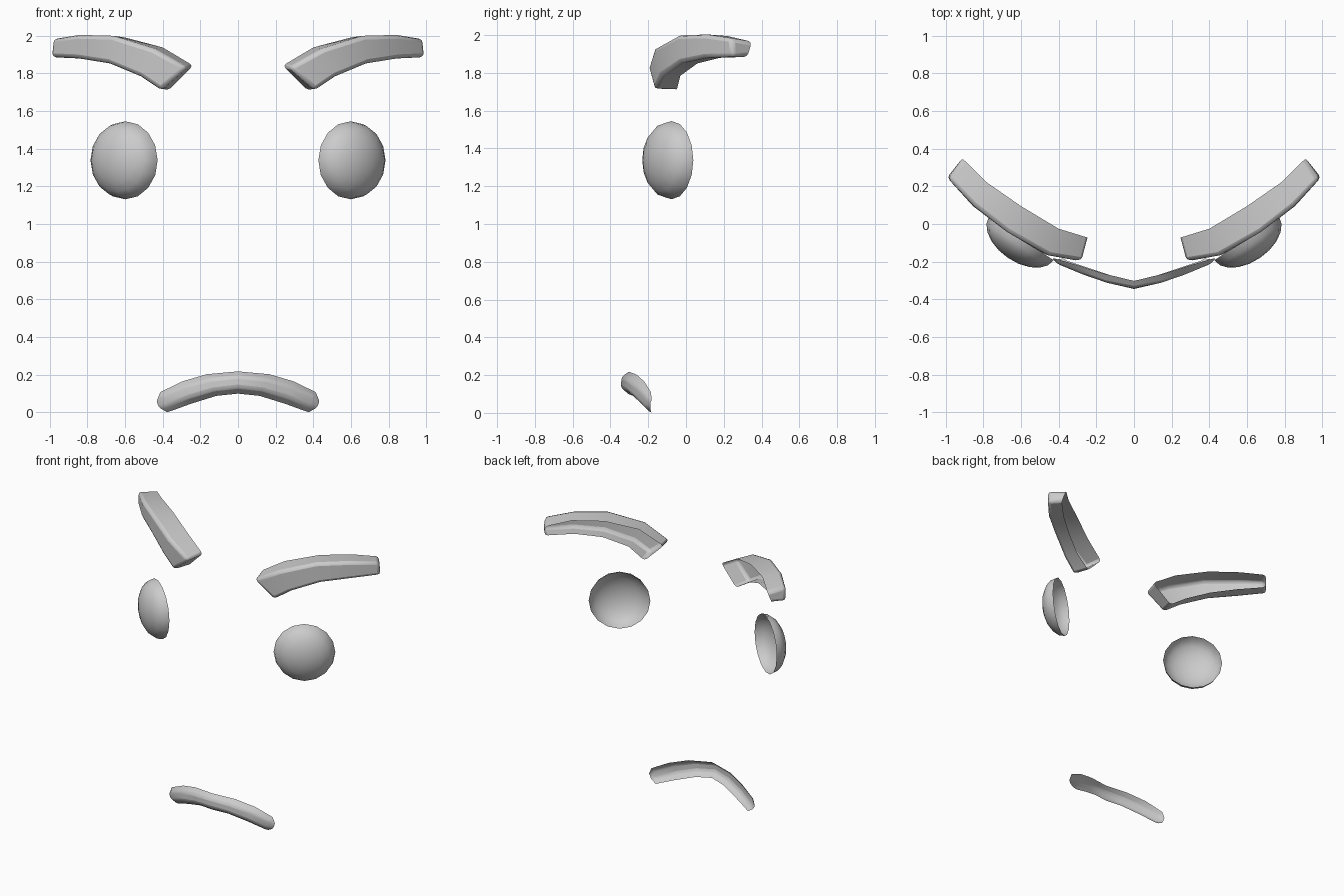
import bpy, bmesh, math
from mathutils import Vector

if "Cube" in bpy.data.objects:
    bpy.data.objects.remove(bpy.data.objects["Cube"])

grey = bpy.data.materials.new("grey")
grey.diffuse_color = (0.6, 0.6, 0.6, 1)
grey.use_nodes = True
grey.node_tree.nodes["Principled BSDF"].inputs["Base Color"].default_value = grey.diffuse_color


def finish(name, bm, outward, bevel=0):
    """Turn a bmesh into a smooth, named object facing the given direction."""
    bmesh.ops.recalc_face_normals(bm, faces=bm.faces)
    total = sum((f.normal * f.calc_area() for f in bm.faces), Vector())
    if total.dot(Vector(outward)) < 0:
        bmesh.ops.reverse_faces(bm, faces=bm.faces)
    me = bpy.data.meshes.new(name)
    bm.to_mesh(me)
    bm.free()
    me.materials.append(grey)
    ob = bpy.data.objects.new(name, me)
    bpy.context.collection.objects.link(ob)
    if bevel:
        mod = ob.modifiers.new("rounded_edges", 'BEVEL')
        mod.width, mod.segments = bevel, 2
        mod.limit_method, mod.angle_limit = 'ANGLE', math.radians(35)
    bpy.ops.object.select_all(action='DESELECT')
    ob.select_set(True)
    bpy.context.view_layer.objects.active = ob
    bpy.ops.object.shade_smooth_by_angle(angle=math.radians(50))
    return ob


def channel(name, stations, outward, caps, bevel):
    """Loft sections that are open at the back, with optional end caps."""
    bm = bmesh.new()
    rows = [[bm.verts.new(p) for p in s] for s in stations]
    for a, b in zip(rows, rows[1:]):
        for i in range(len(a) - 1):
            bm.faces.new((a[i], a[i + 1], b[i + 1], b[i]))
    if caps:
        bm.faces.new(rows[0])
        bm.faces.new(rows[-1])
    return finish(name, bm, outward, bevel)


def flip(p, s):
    return (p[0] * s, p[1], p[2])


# Sections run: top back, top front, bottom front, bottom back
brow = [
    [(.237, -.075, 1.84), (.27, -.2, 1.83), (.41, -.17, 1.71), (.375, -.05, 1.705)],
    [(.40, -.025, 1.937), (.45, -.17, 1.93), (.52, -.135, 1.783), (.49, -.03, 1.785)],
    [(.60, .095, 1.99), (.67, -.045, 2.0), (.69, -.03, 1.853), (.64, .06, 1.85)],
    [(.78, .22, 1.995), (.85, .095, 2.005), (.855, .095, 1.878), (.79, .18, 1.88)],
    [(.91, .348, 1.965), (.985, .24, 1.985), (.995, .25, 1.885), (.93, .325, 1.885)],
]
mouth = [
    [(0, -.302, .218), (0, -.34, .192), (0, -.346, .135), (0, -.305, .10)],
    [(.165, -.262, .203), (.15, -.31, .176), (.13, -.315, .12), (.115, -.275, .088)],
    [(.295, -.22, .165), (.28, -.264, .14), (.265, -.27, .08), (.25, -.23, .046)],
    [(.412, -.185, .108), (.40, -.215, .09), (.375, -.222, .035), (.355, -.195, .008)],
    [(.43, -.182, .065), (.43, -.188, .055), (.42, -.19, .025), (.375, -.183, .002)],
]

# Mouth: one half mirrored into a full arc
left_half = [[flip(p, -1) for p in s] for s in reversed(mouth[1:])]
channel("mouth", left_half + mouth, (0, -1, 0), False, 0.014)


def eye(name, s):
    """Shallow dome, open at the back, turned outwards."""
    centre = Vector((.598 * s, -.077, 1.338))
    normal = Vector((.56 * s, -.83, 0)).normalized()
    side = Vector((-normal.y, normal.x, 0))
    up = Vector((0, 0, 1))
    sides, rings, radius, depth = 16, 5, .207, .125
    bm = bmesh.new()
    rows = []
    for r in range(rings):
        a = r / rings * math.pi / 2
        rows.append([bm.verts.new(
            centre + normal * depth * math.sin(a) + radius * math.cos(a) *
            (side * math.cos(t) + up * math.sin(t)))
            for t in (2 * math.pi * k / sides for k in range(sides))])
    for a, b in zip(rows, rows[1:]):
        for k in range(sides):
            n = (k + 1) % sides
            bm.faces.new((a[k], a[n], b[n], b[k]))
    tip = bm.verts.new(centre + normal * depth)
    for k in range(sides):
        bm.faces.new((rows[-1][k], rows[-1][(k + 1) % sides], tip))
    finish(name, bm, normal)


# Eyes and eyebrows on both sides
for label, s in (("right", 1), ("left", -1)):
    eye(label + "_eye", s)
    channel(label + "_eyebrow", [[flip(p, s) for p in sec] for sec in brow],
            (.55 * s, -.83, 0), True, 0.022)
